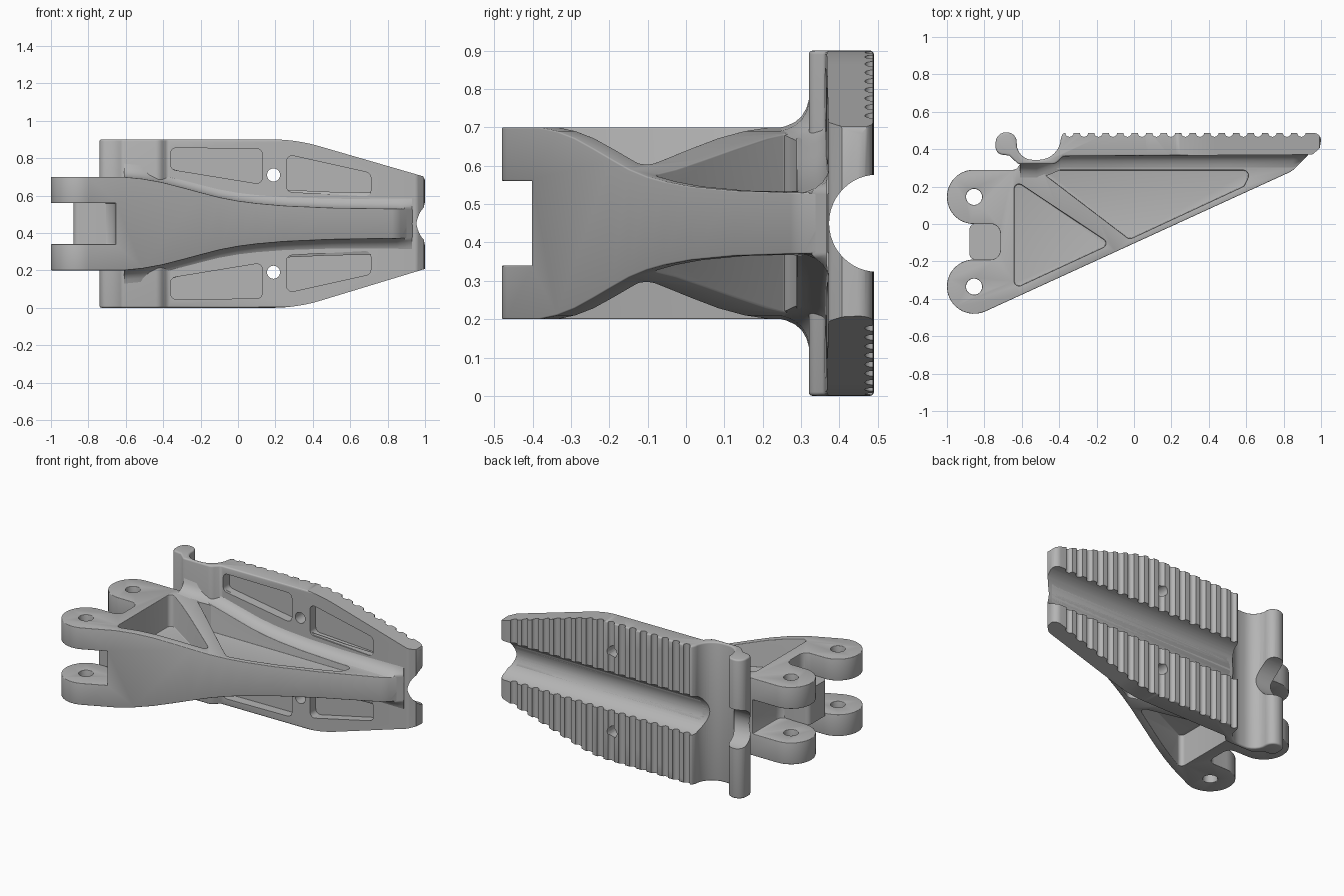
import bpy, bmesh, math
from mathutils import Vector, Matrix

if "Cube" in bpy.data.objects:
    bpy.data.objects.remove(bpy.data.objects["Cube"])

MID = 0.45
grey = bpy.data.materials.new("matte_grey")
grey.use_nodes = True
grey.diffuse_color = (0.46, 0.46, 0.46, 1)
bsdf = next(n for n in grey.node_tree.nodes if n.type == 'BSDF_PRINCIPLED')
bsdf.inputs["Base Color"].default_value = grey.diffuse_color


def rounded(corners, seg=6):
    """Outline from (u, v, radius) corners, each radius turned into an arc."""
    out = []
    for i, (u, v, r) in enumerate(corners):
        c = Vector((u, v))
        if r == 0:
            out.append(c)
            continue
        a = (Vector(corners[i - 1][:2]) - c).normalized()
        b = (Vector(corners[(i + 1) % len(corners)][:2]) - c).normalized()
        half = math.acos(max(-1, min(1, a.dot(b)))) / 2
        centre = c + (a + b).normalized() * r / math.sin(half)
        start = c + a * r / math.tan(half) - centre
        end = c + b * r / math.tan(half) - centre
        sweep = math.atan2(start.x * end.y - start.y * end.x, start.dot(end))
        n = seg if r < 0.1 else seg * 2
        for k in range(n + 1):
            out.append(centre + Matrix.Rotation(sweep * k / n, 2) @ start)
    return [p for i, p in enumerate(out) if (p - out[i - 1]).length > 0.004]


def circle(u, v, r, n=32):
    return [Vector((u + r * math.cos(math.tau * i / n),
                    v + r * math.sin(math.tau * i / n))) for i in range(n)]


def place(axis, p, t):
    return {'x': (t, p[0], p[1]), 'y': (p[0], t, p[1]), 'z': (p[0], p[1], t)}[axis]


def finish(name, bm):
    bmesh.ops.recalc_face_normals(bm, faces=bm.faces)
    mesh = bpy.data.meshes.new(name)
    bm.to_mesh(mesh)
    bm.free()
    obj = bpy.data.objects.new(name, mesh)
    bpy.context.collection.objects.link(obj)
    mesh.materials.append(grey)
    return obj


def prism(name, outlines, axis, lo, hi):
    bm = bmesh.new()
    for pts in outlines:
        a = [bm.verts.new(place(axis, p, lo)) for p in pts]
        b = [bm.verts.new(place(axis, p, hi)) for p in pts]
        bm.faces.new(a)
        bm.faces.new(b)
        for i in range(len(pts)):
            j = (i + 1) % len(pts)
            bm.faces.new((a[i], a[j], b[j], b[i]))
    return finish(name, bm)


def apply(obj, mod):
    bpy.context.view_layer.objects.active = obj
    bpy.ops.object.modifier_apply(modifier=mod.name)


def boolean(obj, cutter, op='DIFFERENCE'):
    cutter.hide_render = True
    mod = obj.modifiers.new("cut", 'BOOLEAN')
    mod.operation, mod.object, mod.solver = op, cutter, 'EXACT'
    apply(obj, mod)
    bpy.data.objects.remove(cutter)


def bevel(obj, width):
    mod = obj.modifiers.new("soft_edges", 'BEVEL')
    mod.width, mod.segments = width, 3
    mod.limit_method, mod.angle_limit = 'ANGLE', math.radians(40)
    apply(obj, mod)


def mirrored(corners):
    return [corners, [(u, 2 * MID - v, r) for u, v, r in corners]]


def long_channel():
    return prism("channel_cutter", [circle(0.5, MID, 0.127, 48)], 'x', -1.2, 1.2)


# Half thickness of the arm along its length
STATIONS = [(-1.1, .25), (-.61, .25), (-.51, .24), (-.41, .222), (-.3, .194), (-.2, .167),
            (-.1, .141), (0, .122), (.1, .109), (.25, .096), (.5, .085), (1.1, .076)]


def half_thickness(x):
    for (x0, h0), (x1, h1) in zip(STATIONS, STATIONS[1:]):
        if x <= x1:
            return h0 + (h1 - h0) * (x - x0) / (x1 - x0)


# Arm: flat outline trimmed by its waisted side profile
outline = rounded([
    (-1, -.561, .145), (.85, .285, .15), (.95, .39, 0), (-.38, .39, 0), (-.4, .335, 0),
    (-.6, .335, 0), (-.63, .29, .03), (-1, .29, .144), (-1, 0, .144),
    (-.715, 0, .05), (-.715, -.19, .05), (-1, -.19, .144)])
arm = prism("arm", [outline], 'z', 0, .9)
waist = [(x, MID + h) for x, h in STATIONS] + [(x, MID - h) for x, h in reversed(STATIONS)]
boolean(arm, prism("waist_cutter", [waist], 'y', -.8, .8), 'INTERSECT')

# Triangular pockets on both sides, leaving a thin web
pockets = [
    rounded([(-.64, .235, .025), (-.64, -.345, .025), (-.125, -.107, .025)]),
    rounded([(-.51, .288, .02), (-.025, -.082, .03), (.6, .208, .025), (.62, .288, .03)])]
for pocket in pockets:
    for lo, hi in ((MID + .045, 1), (-.1, MID - .045)):
        boolean(arm, prism("pocket_cutter", [pocket], 'z', lo, hi))

# Fork slots, pin holes and the long channel
slots = [rounded([(-1.1, -.65, 0), (-.655, -.65, 0), (-.655, -.18, .09), (-1.1, -.18, 0)]),
         rounded([(-1.1, -.01, 0), (-.68, -.01, .06), (-.68, .32, 0), (-1.1, .32, 0)])]
for slot in slots:
    boolean(arm, prism("slot_cutter", [slot], 'z', .34, .56))
for y in (.145, -.335):
    boolean(arm, prism("pin_hole_cutter", [circle(-.855, y, .043)], 'z', 0, 1))
boolean(arm, long_channel())
bevel(arm, 0.01)

# Block between the two forks
block = prism("fork_spacer", [rounded([(-.88, -.19, .03), (-.66, -.19, 0),
                                       (-.66, 0, 0), (-.88, 0, .03)])], 'z', .335, .565)

# Flared root blending the arm into the jaw plate, tapering off at the tip
flare = [(.29, -.003), (.315, .003), (.338, .013), (.356, .028), (.369, .05), (.379, .085)]
bm = bmesh.new()
rings = []
for x in (-.61, -.52, -.45, -.39, -.3, -.2, -.1, 0, .1, .25, .5, .85, .89, .93):
    shift = -.055 * max(0, min(1, (-.39 - x) / .13))
    ring = [(max(y + shift, .29 + .95 * (x - .85)), half_thickness(x) + o) for y, o in flare]
    ring.append((.382 + shift, ring[-1][1]))
    section = [(y, MID + h) for y, h in ring] + [(y, MID - h) for y, h in reversed(ring)]
    rings.append([bm.verts.new((x, y, z)) for y, z in section])
for a, b in zip(rings, rings[1:]):
    for i in range(len(a)):
        j = (i + 1) % len(a)
        bm.faces.new((a[i], a[j], b[j], b[i]))
bm.faces.new(rings[0])
bm.faces.new(rings[-1])
root = finish("flared_root", bm)
boolean(root, long_channel())

# Jaw plate with hooked end and cross groove
profile = rounded([
    (-.74, .375, .04), (-.66, .365, .02), (-.62, .32, .03), (-.42, .32, .05),
    (-.37, .371, .03), (.965, .371, .02), (1, .415, .03), (1, .487, .04), (-.39, .487, .012),
    (-.395, .343, .12), (-.63, .343, .085), (-.625, .49, .052), (-.74, .49, .055)])
plate = prism("jaw_plate", [profile], 'z', 0, .9)
bevel(plate, 0.01)
taper = rounded([(-1.2, -.1, 0), (-1.2, 1, 0), (-.03, 1, 0), (-.03, .9, 0), (.31, .9, .9),
                 (1, .7, .02), (1.1, .45, 0), (1, .2, .02), (.31, 0, .9), (-.03, 0, 0),
                 (-.03, -.1, 0)])
boolean(plate, prism("taper_cutter", [taper], 'y', 0, .8), 'INTERSECT')
boolean(plate, long_channel())

# Recesses on the plate's front, and screw holes
recesses = (mirrored([(-.36, .855, .03), (.13, .85, .03), (.13, .66, .03), (-.36, .74, .03)])
            + mirrored([(.26, .82, .03), (.71, .72, .03), (.71, .595, .03), (.26, .62, .03)]))
boolean(plate, prism("recess_cutter", [rounded(r) for r in recesses], 'y', .2, .425))
boolean(plate, prism("screw_hole_cutter", [circle(.19, .71, .035), circle(.19, .19, .035)],
                     'y', .2, .7))

# Grip teeth: a row of scalloped grooves
grooves = [circle(-.345 + .0775 * i, .489, .023, 16) for i in range(17)]
boolean(plate, prism("teeth_cutter", grooves, 'z', -.1, 1))

for obj in (arm, block, root, plate):
    bpy.ops.object.select_all(action='DESELECT')
    obj.select_set(True)
    bpy.context.view_layer.objects.active = obj
    bpy.ops.object.shade_smooth_by_angle(angle=math.radians(35))
